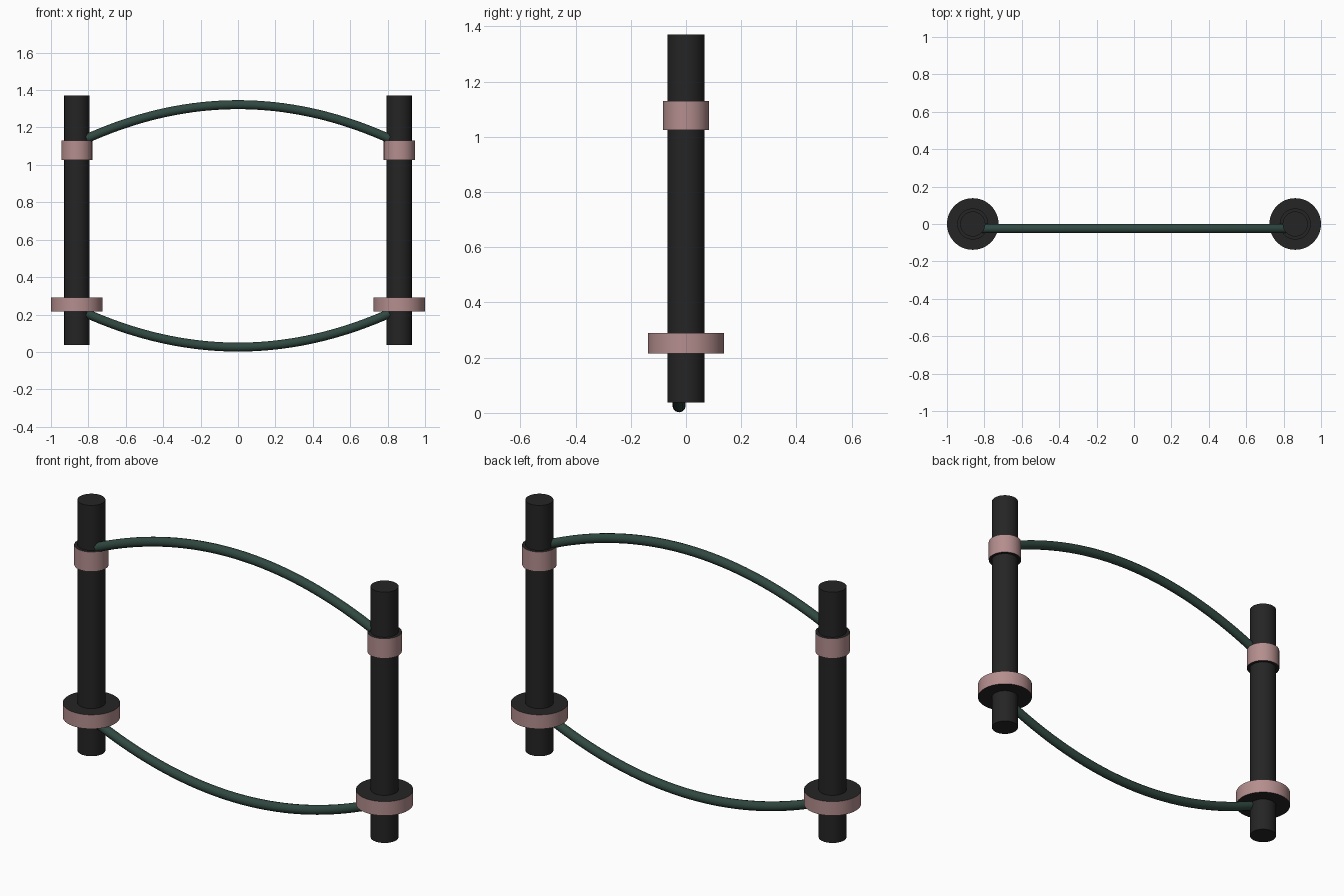
import bpy
import math

cube = bpy.data.objects.get("Cube")
if cube:
    bpy.data.objects.remove(cube, do_unlink=True)


def make_material(name, rgb):
    mat = bpy.data.materials.new(name)
    mat.use_nodes = True
    color = (*rgb, 1.0)
    mat.diffuse_color = color
    bsdf = mat.node_tree.nodes["Principled BSDF"]
    bsdf.inputs["Base Color"].default_value = color
    return mat


black = make_material("matte black", (0.018, 0.018, 0.018))
pink = make_material("dusty pink", (0.46, 0.27, 0.27))
green = make_material("dark green", (0.03, 0.065, 0.053))

POST_X = 0.862


def cylinder(name, x, radius, bottom, top, cap_mat, side_mat):
    """Upright cylinder whose end caps and wall may differ in colour."""
    bpy.ops.mesh.primitive_cylinder_add(
        vertices=48, radius=radius, depth=top - bottom,
        location=(x, 0, (bottom + top) / 2))
    obj = bpy.context.object
    obj.name = name
    obj.data.materials.append(cap_mat)
    if side_mat != cap_mat:
        obj.data.materials.append(side_mat)
        for face in obj.data.polygons:
            face.material_index = 0 if abs(face.normal.z) > 0.5 else 1
    bpy.ops.object.shade_smooth_by_angle(angle=math.radians(40))
    return obj


def cable(name, end_z, mid_z, half_span=0.81, y=-0.025, radius=0.024, steps=40):
    """Round cable bowed in a shallow arc between the two posts."""
    curve = bpy.data.curves.new(name, "CURVE")
    curve.dimensions = "3D"
    curve.bevel_depth = radius
    curve.bevel_resolution = 4
    curve.use_fill_caps = True
    spline = curve.splines.new("POLY")
    spline.points.add(steps)
    for i, point in enumerate(spline.points):
        t = 2 * i / steps - 1
        point.co = (t * half_span, y, mid_z + (end_z - mid_z) * t * t, 1)
    curve.materials.append(green)
    obj = bpy.data.objects.new(name, curve)
    bpy.context.collection.objects.link(obj)
    # Turn the swept curve into a mesh with smooth walls
    bpy.ops.object.select_all(action="DESELECT")
    obj.select_set(True)
    bpy.context.view_layer.objects.active = obj
    bpy.ops.object.convert(target="MESH")
    bpy.ops.object.shade_smooth_by_angle(angle=math.radians(50))


# Posts with a narrow upper collar and a wide lower collar
for side, sign in (("left", 1), ("right", -1)):
    x = sign * POST_X
    cylinder(side + "_post", x, 0.067, 0.037, 1.37, black, black)
    cylinder(side + "_upper_collar", x, 0.083, 1.025, 1.13, black, pink)
    cylinder(side + "_lower_collar", x, 0.138, 0.215, 0.29, black, pink)

# Cables bowing up and down
cable("upper_cable", 1.14, 1.322)
cable("lower_cable", 0.206, 0.026)
